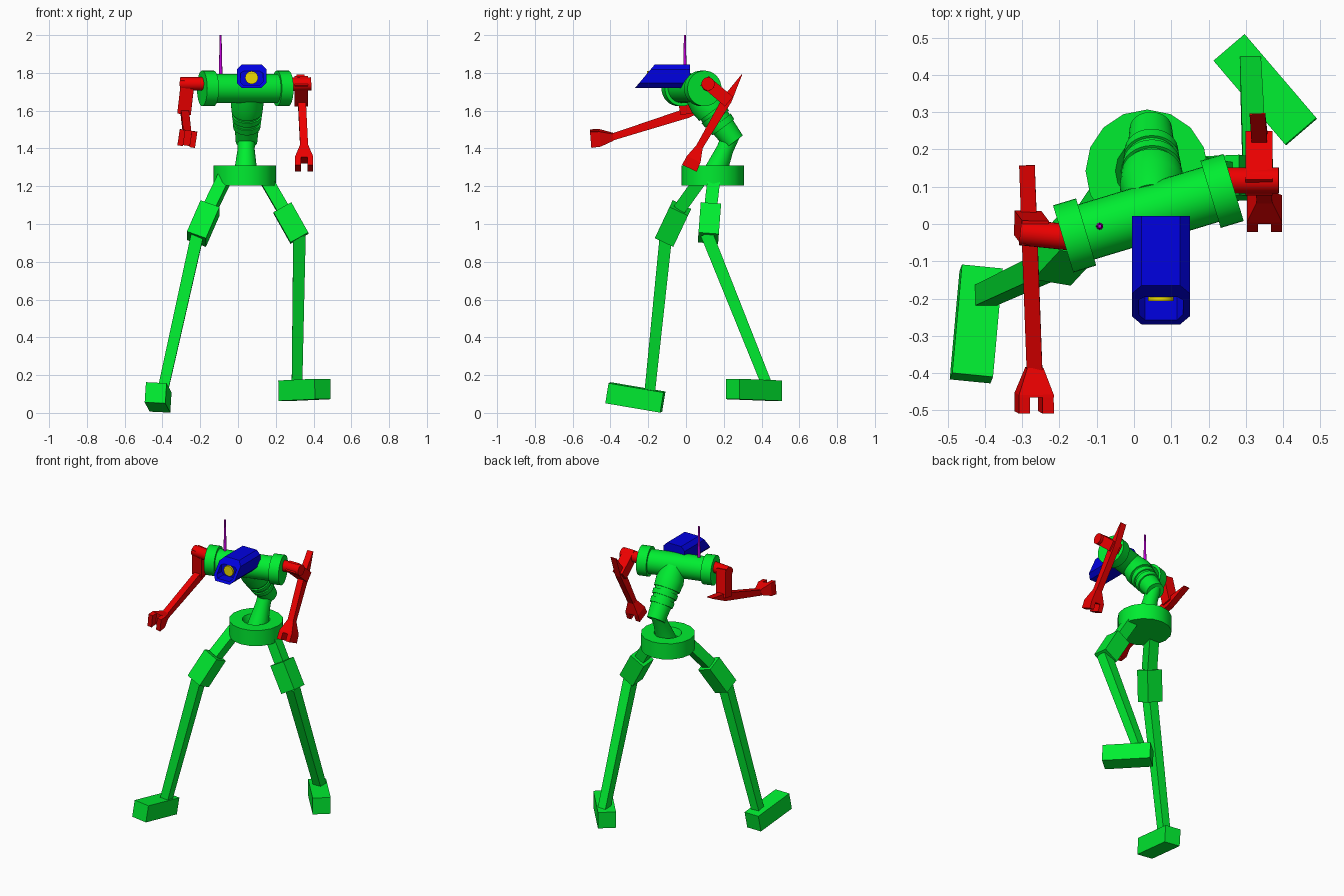
import bpy, bmesh, math
from mathutils import Vector

if "Cube" in bpy.data.objects:
    bpy.data.objects.remove(bpy.data.objects["Cube"])


def mat(name, col):
    m = bpy.data.materials.new(name)
    m.diffuse_color = (*col, 1)
    m.use_nodes = True
    m.node_tree.nodes["Principled BSDF"].inputs["Base Color"].default_value = m.diffuse_color
    return m


GREEN = mat("green", (0.0, 0.85, 0.03))
RED = mat("red", (0.85, 0.0, 0.0))
BLUE = mat("blue", (0.0, 0.0, 0.75))
YELLOW = mat("yellow", (0.85, 0.72, 0.0))
PURPLE = mat("purple", (0.55, 0.0, 0.7))


def finish(bm, name, m):
    bmesh.ops.recalc_face_normals(bm, faces=bm.faces)
    me = bpy.data.meshes.new(name)
    bm.to_mesh(me)
    bm.free()
    ob = bpy.data.objects.new(name, me)
    bpy.context.collection.objects.link(ob)
    me.materials.append(m)
    return ob


def loft(bm, p, q, stations, n=4, side=(1, 0, 0), shift=0):
    """Sweep a rectangle (n=4) or ellipse along p-q; stations are (t, half width, half depth)."""
    p, q = Vector(p), Vector(q)
    d = (q - p).normalized()
    s = Vector(side)
    s = (s - d * s.dot(d)).normalized()
    u = d.cross(s)
    rings = []
    for t, w, h in stations:
        c = p.lerp(q, t) + s * shift
        if n == 4:
            pts = [(1, 1), (-1, 1), (-1, -1), (1, -1)]
        else:
            pts = [(math.cos(2 * math.pi * i / n), math.sin(2 * math.pi * i / n)) for i in range(n)]
        rings.append([bm.verts.new(c + s * a * w + u * b * h) for a, b in pts])
    for r0, r1 in zip(rings, rings[1:]):
        for i in range(n):
            j = (i + 1) % n
            bm.faces.new((r0[i], r0[j], r1[j], r1[i]))
    bm.faces.new(rings[0])
    bm.faces.new(rings[-1])


def bar(name, m, p, q, w, h=None, **kw):
    bm = bmesh.new()
    h = w if h is None else h
    loft(bm, p, q, [(0, w, h), (1, w, h)], **kw)
    return finish(bm, name, m)


def turned(name, m, p, q, profile, n=32, side=(1, 0, 0), smooth=True):
    bm = bmesh.new()
    loft(bm, p, q, [(t, r, r) for t, r in profile], n=n, side=side)
    ob = finish(bm, name, m)
    if smooth:
        bpy.context.view_layer.objects.active = ob
        ob.select_set(True)
        bpy.ops.object.shade_smooth_by_angle(angle=math.radians(30))
        ob.select_set(False)
    return ob


# pelvis dish with a recess in the top
turned("pelvis", GREEN, (0.035, 0.142, 1.205), (0.035, 0.142, 1.31),
       [(0, 0.165), (1, 0.165), (1, 0.085), (0.6, 0.07)], n=16)

# lower spine and ribbed upper spine
turned("lower_spine", GREEN, (0.04, 0.145, 1.25), (0.045, 0.24, 1.475),
       [(0, 0.065), (0.3, 0.056), (0.65, 0.045), (1, 0.047)])
turned("upper_spine", GREEN, (0.045, 0.255, 1.435), (0.05, 0.05, 1.71),
       [(0, 0.057), (0.28, 0.064), (0.28, 0.072), (0.38, 0.075), (0.38, 0.068),
        (0.44, 0.069), (0.44, 0.077), (0.53, 0.080), (0.53, 0.072), (0.58, 0.073),
        (0.58, 0.082), (0.75, 0.087), (1, 0.07)])

# shoulder drum with end collars
turned("shoulder_drum", GREEN, (-0.19, -0.04, 1.718), (0.267, 0.098, 1.718),
       [(0, 0.094), (0.135, 0.094), (0.135, 0.077), (0.865, 0.077), (0.865, 0.094), (1, 0.094)],
       side=(0, 0, 1))

# head: chamfered box with slanted front and a recessed opening
bm = bmesh.new()
X0, ZC, HW, HH, C = 0.072, 1.783, 0.078, 0.062, 0.026
octo = [(HW, HH - C), (HW - C, HH), (C - HW, HH), (-HW, HH - C),
        (-HW, C - HH), (C - HW, -HH), (HW - C, -HH), (HW, C - HH)]
slant = lambda z: -0.217 + 0.84 * (z - ZC)
front = [bm.verts.new((X0 + x, slant(ZC + z), ZC + z)) for x, z in octo]
back = [bm.verts.new((X0 + x, 0.022, ZC + z)) for x, z in octo]
for i in range(8):
    j = (i + 1) % 8
    bm.faces.new((front[i], front[j], back[j], back[i]))
bm.faces.new(back)
face = bm.faces.new(front)
bmesh.ops.recalc_face_normals(bm, faces=bm.faces)
bmesh.ops.inset_region(bm, faces=[face], thickness=0.02)
for v in face.verts:  # thick brow over the opening
    if v.co.z > ZC:
        v.co.z = ZC + 0.026 if v.co.z > ZC + 0.037 else ZC + 0.016
        v.co.y = slant(v.co.z)
wall = bmesh.ops.extrude_face_region(bm, geom=[face])["geom"]
for v in [g for g in wall if isinstance(g, bmesh.types.BMVert)]:
    v.co.y = -0.194
if face.is_valid:
    bm.faces.remove(face)
finish(bm, "head", BLUE)
turned("eye", YELLOW, (X0, -0.19, 1.775), (X0, -0.206, 1.775), [(0, 0.034), (1, 0.034)])

# antenna
turned("antenna", PURPLE, (-0.092, -0.006, 1.77), (-0.092, -0.006, 2.0),
       [(0, 0.010), (0.5, 0.0075), (1, 0.005)], n=24)


def arm(tag, axle, shoulder, elbow, spike, wrist, tip, roll):
    turned(tag + "_shoulder_axle", RED, *axle, [(0, 0.035), (1, 0.035)], n=24, side=(0, 0, 1))
    bm = bmesh.new()
    loft(bm, shoulder, elbow, [(-0.2, 0.036, 0.033), (1.15, 0.036, 0.033)], side=roll)
    finish(bm, tag + "_upper_arm", RED)
    # forearm ends in a wedge behind the elbow
    k = (Vector(elbow) - Vector(spike)).length / (Vector(wrist) - Vector(spike)).length
    bm = bmesh.new()
    loft(bm, spike, wrist, [(0, 0.021, 0.002), (k, 0.021, 0.026), (1.03, 0.021, 0.018)])
    finish(bm, tag + "_forearm", RED)
    # forked hand
    bm = bmesh.new()
    loft(bm, wrist, tip, [(0, 0.022, 0.018), (0.58, 0.047, 0.04), (0.64, 0.047, 0.041)], side=roll)
    for s in (-1, 1):
        loft(bm, wrist, tip, [(0.6, 0.015, 0.040), (1, 0.015, 0.043)], side=roll, shift=s * 0.032)
    finish(bm, tag + "_hand", RED)


arm("right", ((-0.305, -0.022, 1.742), (-0.17, -0.036, 1.742)),
    (-0.268, -0.02, 1.735), (-0.283, 0.0, 1.605), (-0.287, 0.157, 1.635),
    (-0.267, -0.385, 1.462), (-0.268, -0.505, 1.452), (1, 0, -0.15))
arm("left", ((0.388, 0.117, 1.742), (0.24, 0.117, 1.738)),
    (0.335, 0.117, 1.742), (0.335, 0.213, 1.66), (0.331, 0.295, 1.79),
    (0.350, 0.072, 1.41), (0.350, 0.018, 1.295), (1, 0, 0))


def leg(tag, hip, top, bottom, ankle, foot, toe, side):
    bar(tag + "_thigh", GREEN, hip, top, 0.034)
    bar(tag + "_knee_block", GREEN, top, bottom, 0.054)
    bm = bmesh.new()
    loft(bm, bottom, ankle, [(-0.03, 0.033, 0.033), (1, 0.028, 0.028)])
    finish(bm, tag + "_shin", GREEN)
    c, d = Vector(foot), Vector(toe).normalized() * 0.148
    bar(tag + "_foot", GREEN, c - d, c + d, 0.055, 0.054, side=side)


leg("right", (-0.075, 0.078, 1.235), (-0.148, -0.03, 1.085), (-0.22, -0.108, 0.92),
    (-0.40, -0.192, 0.11), (-0.423, -0.268, 0.082), (-0.09, -1, 0.17), (1, -0.09, -0.05))
leg("left", (0.145, 0.148, 1.24), (0.235, 0.13, 1.085), (0.325, 0.118, 0.925),
    (0.312, 0.432, 0.14), (0.352, 0.36, 0.122), (0.65, -0.76, 0.03), (0.76, 0.65, 0))
